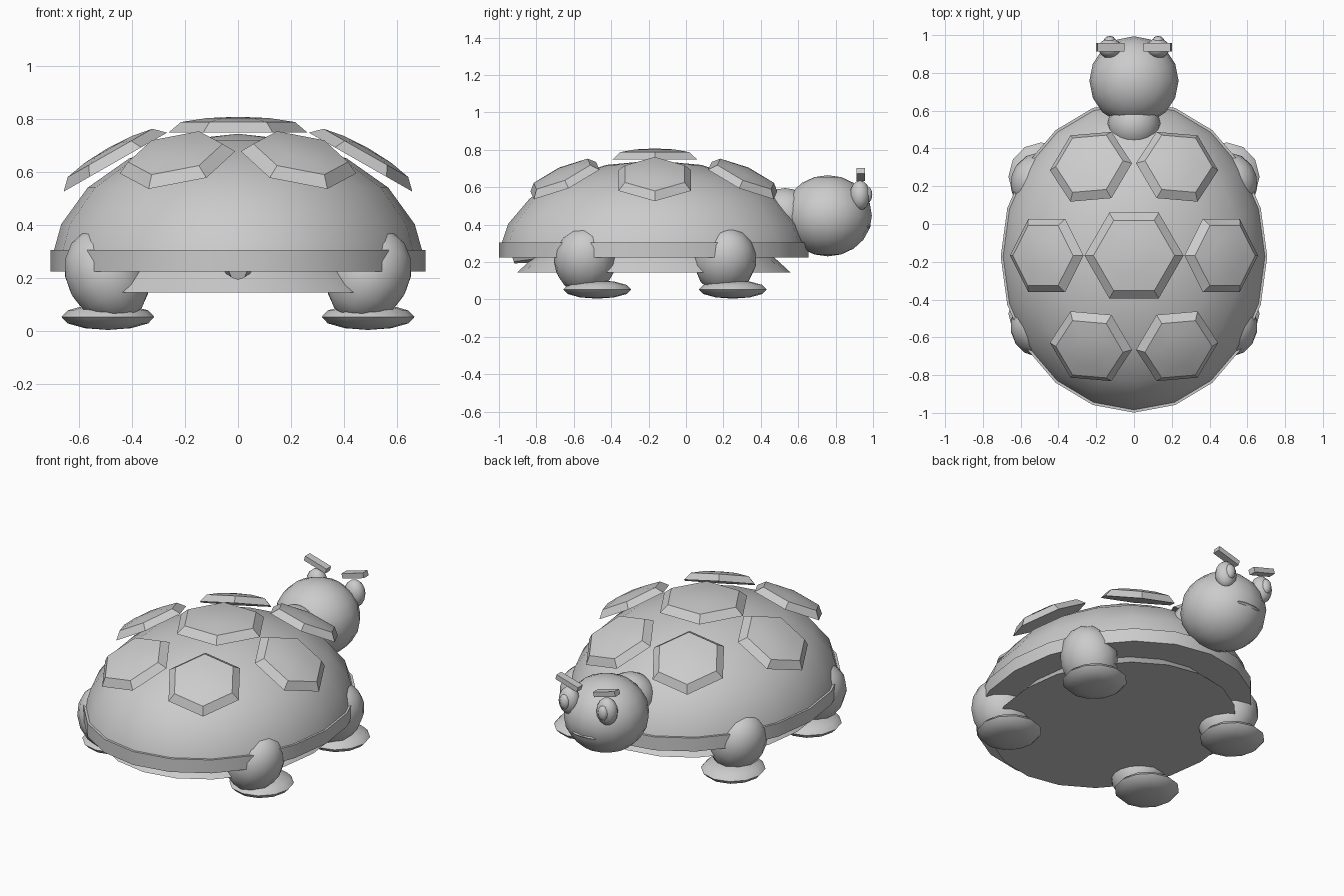
import bpy, bmesh, math
from mathutils import Vector, Matrix, Euler

cube = bpy.data.objects.get("Cube")
if cube:
    bpy.data.objects.remove(cube, do_unlink=True)

grey = bpy.data.materials.new("plain_grey")
grey.use_nodes = True
colour = (0.6, 0.6, 0.6, 1)
grey.diffuse_color = colour
grey.node_tree.nodes["Principled BSDF"].inputs["Base Color"].default_value = colour


def finish(name, bm, angle=35):
    bmesh.ops.recalc_face_normals(bm, faces=bm.faces)
    mesh = bpy.data.meshes.new(name)
    bm.to_mesh(mesh)
    bm.free()
    mesh.materials.append(grey)
    obj = bpy.data.objects.new(name, mesh)
    bpy.context.collection.objects.link(obj)
    bpy.ops.object.select_all(action="DESELECT")
    obj.select_set(True)
    bpy.context.view_layer.objects.active = obj
    bpy.ops.object.shade_smooth_by_angle(angle=math.radians(angle))
    return obj


def lathe(name, profile, sides, matrix, angle=35):
    """Closed solid from (radius, height) pairs; a zero radius ends in a point."""
    bm = bmesh.new()
    rings = []
    for r, h in profile:
        count = sides if r > 0 else 1
        rings.append([bm.verts.new((r * math.cos(math.tau * i / sides),
                                    r * math.sin(math.tau * i / sides), h))
                      for i in range(count)])
    for a, b in zip(rings, rings[1:]):
        for i in range(sides):
            j = (i + 1) % sides
            if len(b) == 1:
                bm.faces.new((a[i], a[j], b[0]))
            else:
                bm.faces.new((a[i], a[j], b[j], b[i]))
    bm.faces.new(rings[0])
    if len(rings[-1]) > 1:
        bm.faces.new(rings[-1])
    bm.transform(matrix)
    return finish(name, bm, angle)


def ball(name, centre, radii, rotation=None, segments=16, rings=10):
    bm = bmesh.new()
    bmesh.ops.create_uvsphere(bm, u_segments=segments, v_segments=rings, radius=1)
    turn = rotation or Matrix.Identity(4)
    bm.transform(Matrix.Translation(centre) @ turn @ Matrix.Diagonal((*radii, 1)))
    return finish(name, bm, 50)


# Shell dome with its rim, and the flared belly plate
MID = -0.172
oval = Matrix.Translation((0, MID, 0)) @ Matrix.Diagonal((0.7, 0.82, 1, 1))
profile = [(1.008, 0.225), (1.008, 0.305), (0.99, 0.305)]
for step in range(1, 6):
    a = math.radians(18 * step)
    profile.append((math.cos(a) if step < 5 else 0, 0.25 + 0.493 * math.sin(a)))
lathe("shell", profile, 20, oval)
lathe("belly", [(0.89, 0.145), (0.78, 0.228)], 20, oval)


# Raised hexagonal plates lying along the dome
def plate(name, centre, normal, radius):
    z = Vector(normal).normalized()
    y = z.cross(Vector((1, 0, 0))).normalized()
    x = y.cross(z)
    frame = Matrix((x, y, z)).transposed().to_4x4()
    rings = [(radius, 0), (radius * 0.82, 0.04), (radius * 0.45, 0.055), (0, 0.06)]
    lathe(name, rings, 6, Matrix.Translation(centre) @ frame, 32)


plate("top_plate", (0, MID + 0.005, 0.747), (0, 0, 1), 0.262)
for side, s in (("left", 1), ("right", -1)):
    plate(side + "_side_plate", (0.462 * s, MID + 0.005, 0.636), (0.57 * s, 0, 1), 0.224)
    for end, e in (("head_end", 1), ("tail_end", -1)):
        plate(f"{side}_{end}_plate", (0.228 * s, MID + 0.475 * e, 0.635),
              (0.23 * s, 0.45 * e, 1), 0.222)

# Legs leaning outward, with flat feet
for side, s in (("left", 1), ("right", -1)):
    for end, y, foot_y, lean in (("head_end", 0.21, 0.25, -0.2), ("tail_end", -0.54, -0.475, 0.0)):
        turn = Euler((lean, 0.5 * s, 0)).to_matrix().to_4x4()
        ball(f"{side}_{end}_leg", (0.495 * s, y, 0.208), (0.153, 0.167, 0.185), turn, 14, 8)
        ball(f"{side}_{end}_foot", (0.49 * s, foot_y, 0.053), (0.175, 0.182, 0.049), None, 12, 6)

# Head, neck and tail
ball("head", (0, 0.758, 0.447), (0.236, 0.236, 0.217))
ball("neck", (0, 0.53, 0.46), (0.14, 0.14, 0.135))
tail_aim = Vector((0, -0.23, -0.075)).to_track_quat("Z", "Y").to_matrix().to_4x4()
lathe("tail", [(0.1, 0), (0.035, 0.24)], 8, Matrix.Translation((0, -0.7, 0.3)) @ tail_aim)

# Eyes, pupils and slanted brows
for side, s in (("left", 1), ("right", -1)):
    ball(side + "_eye", (0.126 * s, 0.93, 0.556), (0.062, 0.054, 0.08), None, 14, 8)
    ball(side + "_pupil", (0.128 * s, 0.97, 0.56), (0.032, 0.026, 0.045), None, 10, 6)
    bm = bmesh.new()
    bmesh.ops.create_cube(bm, size=1)
    bm.transform(Matrix.Translation((0.125 * s, 0.935, 0.667))
                 @ Matrix.Rotation(-0.28 * s, 4, "Y")
                 @ Matrix.Diagonal((0.148, 0.045, 0.03, 1)))
    finish(side + "_brow", bm)

# Mouth
ball("mouth", (0, 0.962, 0.39), (0.085, 0.025, 0.013), None, 12, 6)
